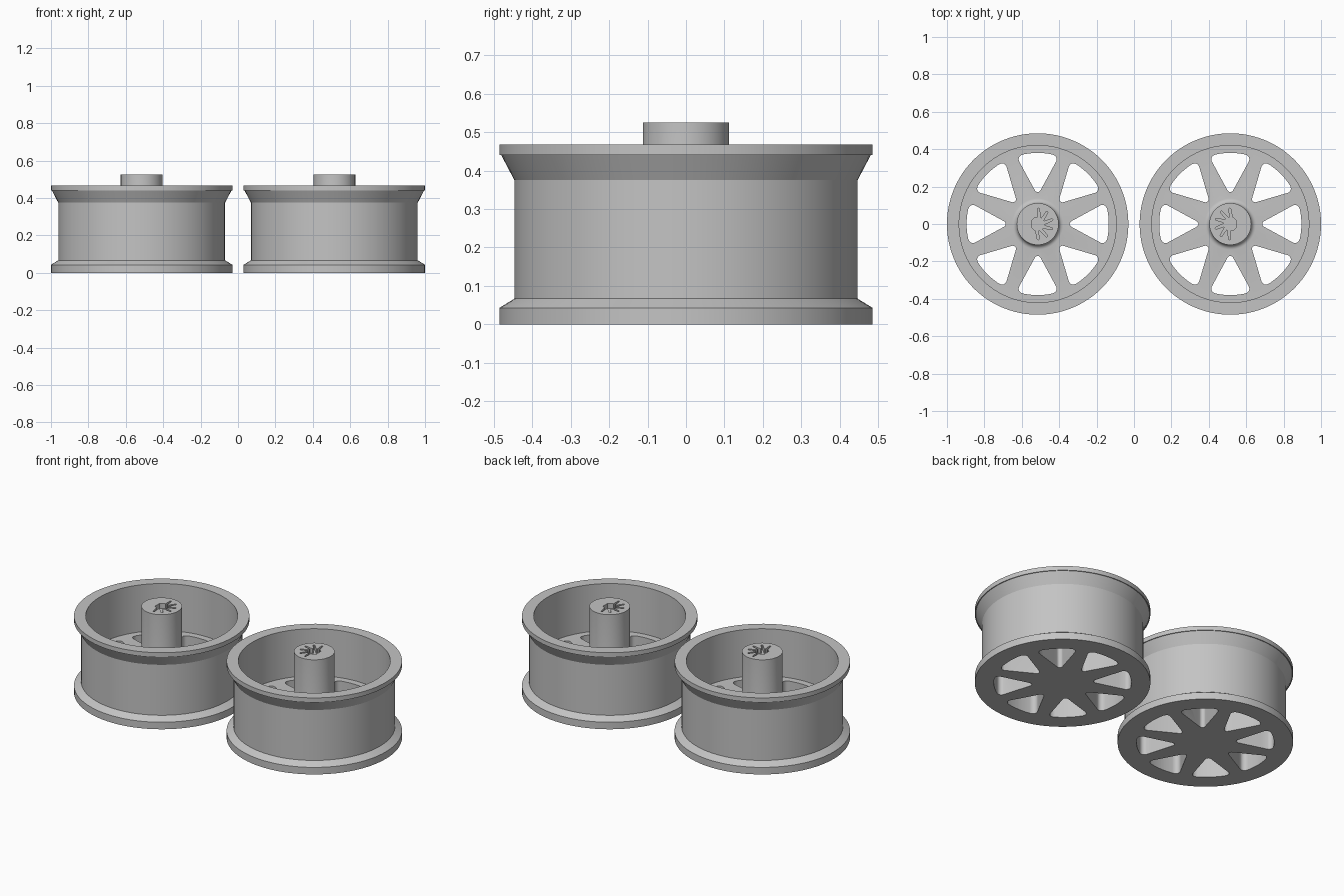
import bpy, bmesh
from math import cos, sin, pi, radians
from mathutils import Matrix, Vector
from mathutils.geometry import convex_hull_2d

cube = bpy.data.objects.get("Cube")
if cube:
    bpy.data.objects.remove(cube, do_unlink=True)

RIM, WALL, BARREL = 0.485, 0.42, 0.446
HUB, FLOOR, TOP, HUB_TOP = 0.112, 0.18, 0.467, 0.525
WHEEL_X = 0.515

grey = bpy.data.materials.new("light_grey")
grey.use_nodes = True
colour = (0.55, 0.55, 0.55, 1)
grey.diffuse_color = colour
grey.node_tree.nodes["Principled BSDF"].inputs["Base Color"].default_value = colour


def make_object(name, bm):
    bmesh.ops.recalc_face_normals(bm, faces=bm.faces)
    mesh = bpy.data.meshes.new(name)
    bm.to_mesh(mesh)
    bm.free()
    mesh.materials.append(grey)
    obj = bpy.data.objects.new(name, mesh)
    bpy.context.collection.objects.link(obj)
    return obj


def lathe(name, profile, steps=96):
    bm = bmesh.new()
    verts = [bm.verts.new((r, 0, z)) for r, z in profile]
    edges = [bm.edges.new(pair) for pair in zip(verts, verts[1:])]
    bmesh.ops.spin(bm, geom=verts + edges, cent=(0, 0, 0), axis=(0, 0, 1),
                   angle=2 * pi, steps=steps)
    bmesh.ops.remove_doubles(bm, verts=bm.verts, dist=1e-5)
    return make_object(name, bm)


def circle(x, y, r, n=16):
    return [Vector((x + r * cos(2 * pi * i / n), y + r * sin(2 * pi * i / n)))
            for i in range(n)]


def prism(bm, points, z0, z1, angle=0.0):
    """Extrude the rounded hull of the points, turned about z."""
    turn = Matrix.Rotation(angle, 4, 'Z')
    hull = [points[i] for i in convex_hull_2d(points)]
    face = bm.faces.new([bm.verts.new(turn @ Vector((p.x, p.y, z0))) for p in hull])
    out = bmesh.ops.extrude_face_region(bm, geom=[face])
    top = [v for v in out["geom"] if isinstance(v, bmesh.types.BMVert)]
    bmesh.ops.translate(bm, verts=top, vec=(0, 0, z1 - z0))


# Rim, barrel, floor and hub as one turned body
fillet = 0.025
hub_foot = [(HUB + fillet * (1 - cos(a)), FLOOR + fillet * (1 - sin(a)))
            for a in (pi / 2 * i / 5 for i in range(5, -1, -1))]
wheel = lathe("left_wheel", [
    (0, 0), (RIM, 0), (RIM, 0.043), (BARREL, 0.067), (BARREL, 0.375),
    (0.48, 0.44), (RIM, 0.44), (RIM, TOP), (WALL, TOP), (WALL, FLOOR),
    *hub_foot, (HUB, HUB_TOP), (0, HUB_TOP)])

# Rounded wedge windows between the eight spokes
cut = bmesh.new()
outer = 0.38
wedge = circle(0.188, 0, 0.017)
for side in (-1, 1):
    wedge += circle(0.346, side * 0.078, 0.024)
wedge += [Vector((outer * cos(radians(a)), outer * sin(radians(a))))
          for a in range(-12, 13, 3)]
for i in range(8):
    prism(cut, wedge, -0.1, FLOOR + 0.1, i * pi / 4)

# Recess in the hub end: flat-backed core with swept slots
core = [p for p in circle(0, 0, 0.036, 32) if p.x > -0.03]
prism(cut, core, HUB_TOP - 0.03, HUB_TOP + 0.05)
for i in range(6):
    slot = circle(0.026, 0, 0.008, 10) + circle(0.078, 0.016, 0.005, 10)
    prism(cut, slot, HUB_TOP - 0.03, HUB_TOP + 0.05, radians(-100 + 35 * i))
cutter = make_object("opening_cutter", cut)
cutter.hide_render = True

boolean = wheel.modifiers.new("openings", 'BOOLEAN')
boolean.operation = 'DIFFERENCE'
boolean.solver = 'EXACT'
boolean.use_self = True
boolean.object = cutter
graph = bpy.context.evaluated_depsgraph_get()
mesh = bpy.data.meshes.new_from_object(wheel.evaluated_get(graph))
wheel.modifiers.clear()
wheel.data = mesh
bpy.data.objects.remove(cutter, do_unlink=True)

bpy.ops.object.select_all(action='DESELECT')
wheel.select_set(True)
bpy.context.view_layer.objects.active = wheel
bpy.ops.object.shade_smooth_by_angle(angle=radians(25))

# The second wheel is the first turned half a circle
other = wheel.copy()
other.data = wheel.data.copy()
other.name = "right_wheel"
bpy.context.collection.objects.link(other)
other.location.x = -WHEEL_X
wheel.location.x = WHEEL_X
wheel.rotation_euler.z = pi
